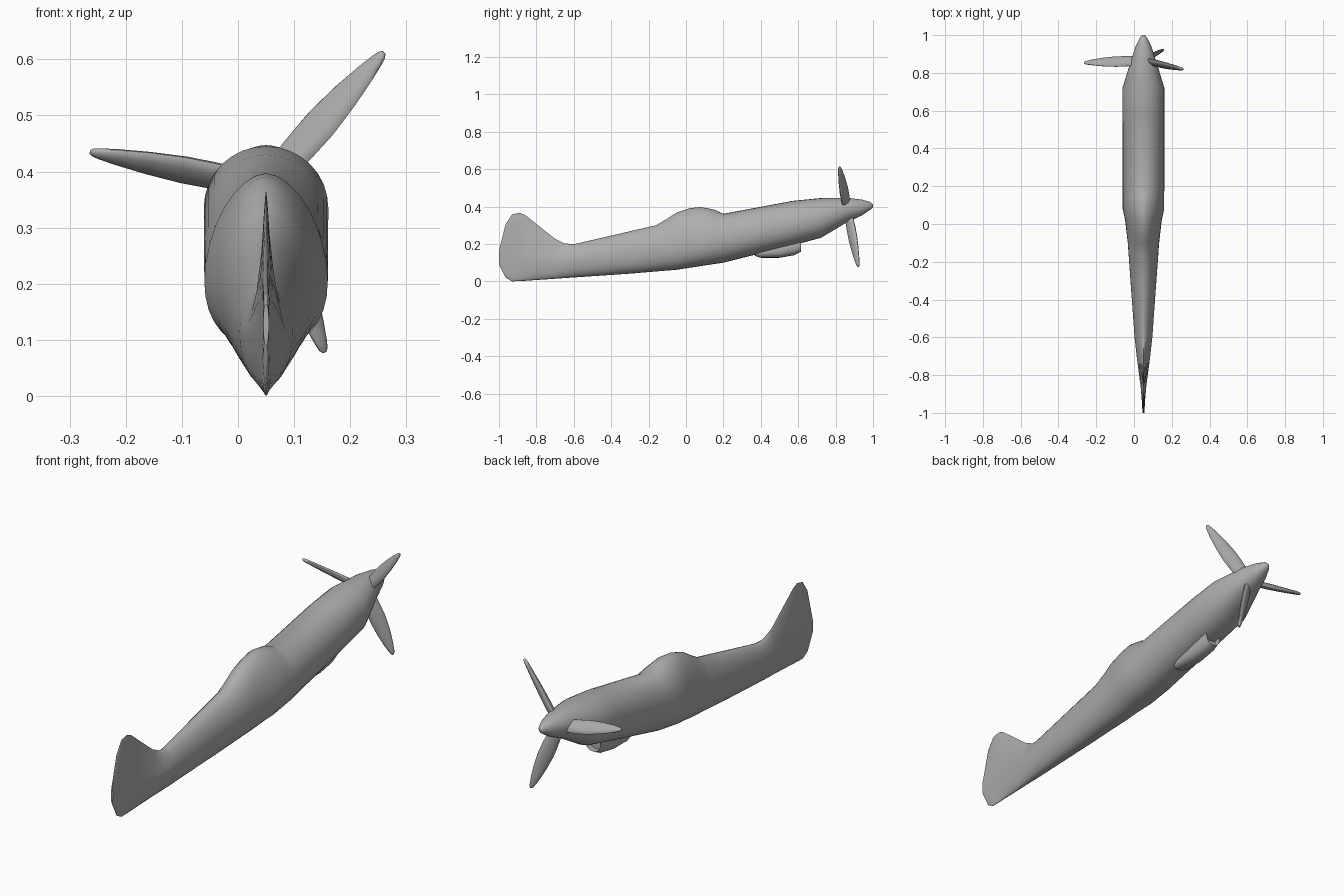
import bpy, bmesh, math
from mathutils import Vector

if "Cube" in bpy.data.objects:
    bpy.data.objects.remove(bpy.data.objects["Cube"])

CX = 0.05  # centreline of the body
grey = bpy.data.materials.new("dark_grey")
grey.diffuse_color = (.42, .42, .42, 1)
grey.use_nodes = True
grey.node_tree.nodes["Principled BSDF"].inputs["Base Color"].default_value = grey.diffuse_color


def finish(name, bm, angle=50):
    bmesh.ops.recalc_face_normals(bm, faces=bm.faces)
    me = bpy.data.meshes.new(name)
    bm.to_mesh(me)
    bm.free()
    me.materials.append(grey)
    ob = bpy.data.objects.new(name, me)
    bpy.context.collection.objects.link(ob)
    bpy.ops.object.select_all(action='DESELECT')
    ob.select_set(True)
    bpy.context.view_layer.objects.active = ob
    bpy.ops.object.shade_smooth_by_angle(angle=math.radians(angle))
    return ob


def loft(rings):
    """Skin a list of closed point rings and cap both ends."""
    bm = bmesh.new()
    loops = [[bm.verts.new(p) for p in ring] for ring in rings]
    n = len(loops[0])
    for a, b in zip(loops, loops[1:]):
        for i in range(n):
            j = (i + 1) % n
            bm.faces.new((a[i], a[j], b[j], b[i]))
    bm.faces.new(loops[0])
    last = bm.faces.new(loops[-1])
    return bm, last


def power(v, e):
    return math.copysign(abs(v) ** e, v) if abs(v) > 1e-6 else 0.0


def section(y, top, bottom, mid, hw, n_top, n_bot=2.2, count=32):
    """Rounded cross-section with separate upper and lower curves."""
    pts = []
    for i in range(count):
        a = 2 * math.pi * i / count
        n = n_top if math.sin(a) >= 0 else n_bot
        h = top - mid if math.sin(a) >= 0 else mid - bottom
        pts.append((CX + hw * power(math.cos(a), 2 / n), y,
                    mid + h * power(math.sin(a), 2 / n)))
    return pts


# Fuselage with canopy hump and tail fin: top, bottom, height of widest point, half width
top = [(1, .411), (.985, .424), (.94, .437), (.86, .447), (.72, .445), (.57, .43), (.2, .361),
       (.15, .384), (.08, .397), (.02, .391), (-.05, .368), (-.1, .335), (-.16, .3), (-.6, .198),
       (-.65, .203), (-.7, .227), (-.86, .355), (-.89, .367), (-.93, .358), (-.965, .305), (-1, .165)]
bottom = [(1, .397), (.985, .382), (.94, .352), (.86, .315), (.72, .232), (.57, .192),
          (.2, .1), (-.05, .062), (-.3, .041), (-.89, .001), (-.93, 0), (-.965, .02), (-1, .09)]
middle = [(1, .404), (.86, .381), (.72, .335), (.2, .225), (-.1, .175), (-.65, .11), (-1, .13)]
width = [(1, .007), (.985, .02), (.94, .042), (.86, .068), (.72, .111), (.08, .11), (.02, .097),
         (-.1, .083), (-.6, .047), (-.7, .036), (-.86, .015), (-.93, .009), (-1, .005)]
roundness = [(1, 2), (.2, 2.05), (.15, 1.8), (-.16, 1.8), (-.6, 1.8), (-.7, 1.05),
             (-.78, 1), (-.89, 1.3), (-1, 2)]


def sample(curve, y):
    """Straight-line interpolation along y."""
    for (y0, v0), (y1, v1) in zip(curve, curve[1:]):
        if y >= y1:
            return v0 + (v1 - v0) * (y0 - y) / (y0 - y1)
    return curve[-1][1]


ys = sorted({y for y, _ in top + bottom + width}, reverse=True)
bm, _ = loft([section(y, *(sample(c, y) for c in (top, bottom, middle, width, roundness)))
              for y in ys])
finish("fuselage", bm)

# Intake scoop under the nose, with a recessed mouth
scoop = [(.37, .17, .135, .028), (.40, .18, .126, .036), (.5, .21, .126, .04),
         (.58, .235, .14, .04), (.615, .25, .158, .038)]
bm, mouth = loft([section(y, t, b, (t + b) / 2, w, 2.4, 2.4, 20) for y, t, b, w in scoop])
bmesh.ops.inset_individual(bm, faces=[mouth], thickness=.006)
bmesh.ops.translate(bm, verts=mouth.verts, vec=(0, -.03, 0))
finish("intake_scoop", bm)

# Three propeller blades around a slightly raised axis
hub = Vector((CX, .865, .375))
axis = Vector((0, 1, .19)).normalized()
up = Vector((1, 0, 0)).cross(axis)
pitch = math.radians(40)
# radius, half chord, half thickness
blade = [(.03, .03, .014), (.1, .034, .014), (.15, .035, .013), (.215, .029, .011),
         (.27, .02, .009), (.3, .013, .008), (.314, .009, .006), (.32, .004, .003)]
for k, deg in enumerate((49, 169, 289)):
    a = math.radians(deg)
    radial = Vector((1, 0, 0)) * math.cos(a) + up * math.sin(a)
    tangent = axis.cross(radial)
    chord = tangent * math.cos(pitch) - axis * math.sin(pitch)
    face = tangent * math.sin(pitch) + axis * math.cos(pitch)
    rings = []
    for r, c, t in blade:
        rings.append([hub + radial * r + chord * c * math.cos(i * math.pi / 6)
                      + face * t * math.sin(i * math.pi / 6) for i in range(12)])
    bm, _ = loft(rings)
    finish("propeller_blade_%d" % (k + 1), bm)
